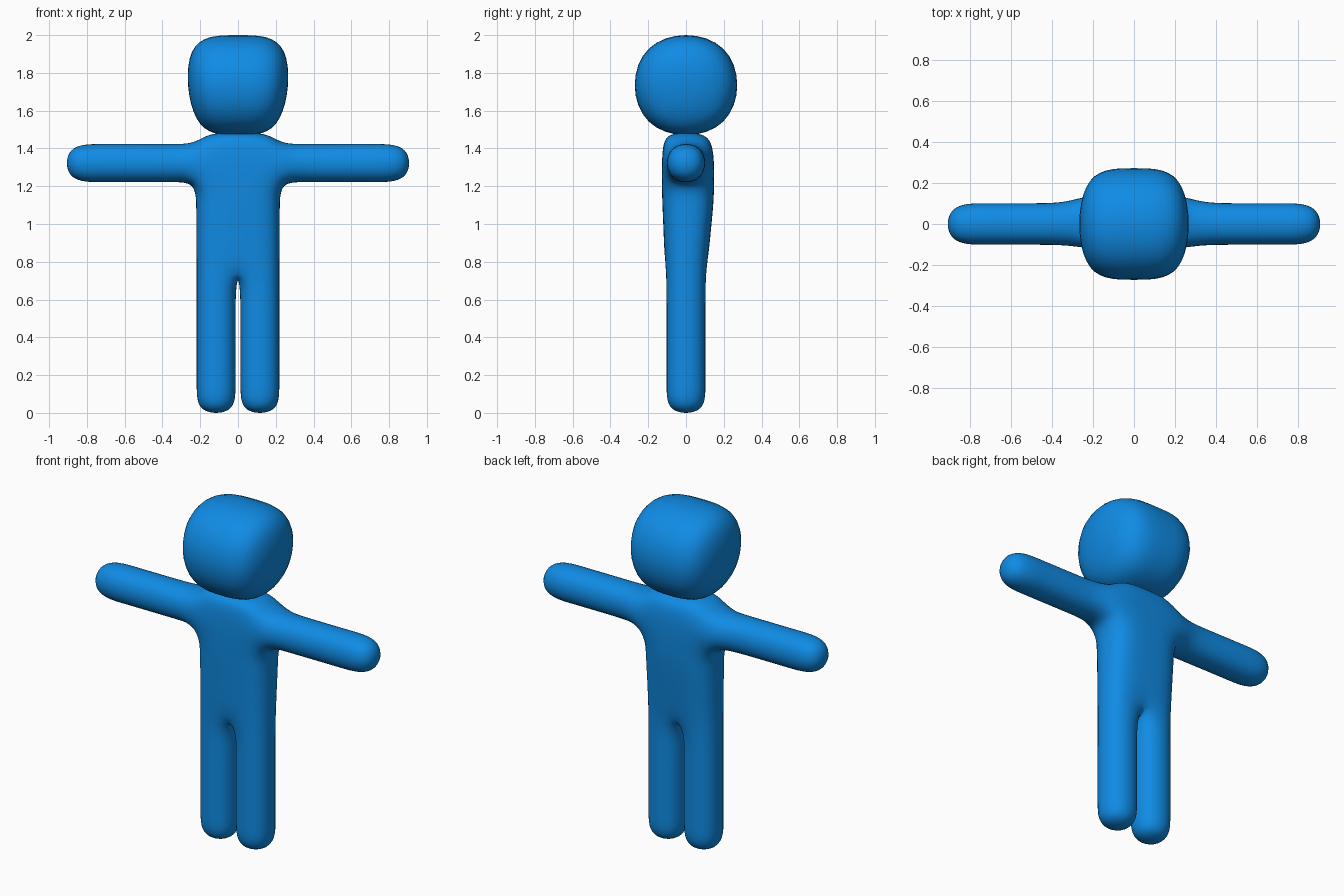
import bpy, bmesh

if "Cube" in bpy.data.objects:
    bpy.data.objects.remove(bpy.data.objects["Cube"])

blue = bpy.data.materials.new("bright_blue")
blue.diffuse_color = (0.005, 0.26, 0.78, 1)
blue.use_nodes = True
blue.node_tree.nodes["Principled BSDF"].inputs["Base Color"].default_value = blue.diffuse_color


def ring(z, x0, x1, yf, yb):
    """Horizontal four-point cage ring: front inner, front outer, back outer, back inner."""
    return [(x0, yf, z), (x1, yf, z), (x1, yb, z), (x0, yb, z)]


def tube(bm, rings, skip=(), start=False, end=False):
    """Quads between successive rings; skip holds (section, side) pairs left open."""
    loops = [[bm.verts.new(p) for p in r] for r in rings]
    for s, (a, b) in enumerate(zip(loops, loops[1:])):
        for i in range(4):
            if (s, i) not in skip:
                j = (i + 1) % 4
                bm.faces.new((a[i], a[j], b[j], b[i]))
    if start:
        bm.faces.new(loops[0])
    if end:
        bm.faces.new(loops[-1])


def finish(name, bm):
    """Weld the half cage, then mirror and round it."""
    bmesh.ops.remove_doubles(bm, verts=bm.verts, dist=0.0001)
    bmesh.ops.recalc_face_normals(bm, faces=bm.faces)
    for f in bm.faces:
        f.smooth = True
    me = bpy.data.meshes.new(name)
    bm.to_mesh(me)
    bm.free()
    me.materials.append(blue)
    ob = bpy.data.objects.new(name, me)
    bpy.context.collection.objects.link(ob)
    mirror = ob.modifiers.new("mirror", 'MIRROR')
    mirror.merge_threshold = 0.0005
    sub = ob.modifiers.new("round", 'SUBSURF')
    sub.levels = sub.render_levels = 3


# Body: half torso, open at the middle, the hip and the arm hole
bm = bmesh.new()
torso = [
    ring(0.76, 0, 0.228, -0.112, 0.112),
    ring(0.95, 0, 0.230, -0.118, 0.130),
    ring(1.10, 0, 0.230, -0.125, 0.145),
    ring(1.2125, 0, 0.235, -0.128, 0.150),
    ring(1.4325, 0, 0.235, -0.128, 0.148),
    ring(1.485, 0, 0.150, -0.085, 0.085),
]
tube(bm, torso, skip={(s, 3) for s in range(5)} | {(3, 1)}, end=True)

# Leg, continuing from the hip ring
leg = [torso[0]] + [ring(z, 0.004, 0.228, -0.112, 0.112)
                    for z in (0.55, 0.35, 0.15, -0.013)]
tube(bm, leg, end=True)

# Arm, continuing from the arm hole
low, high = torso[3], torso[4]
arm = [[low[1], low[2], high[2], high[1]]]
for x in (0.34, 0.52, 0.71, 0.923):
    arm.append([(x, -0.11, 1.2125), (x, 0.11, 1.2125),
                (x, 0.11, 1.4325), (x, -0.11, 1.4325)])
tube(bm, arm, end=True)
finish("body", bm)

# Head: rounded block, wider at the top
bm = bmesh.new()
tube(bm, [ring(1.446, 0, 0.260, -0.296, 0.296),
          ring(2.024, 0, 0.315, -0.296, 0.296)],
     skip={(0, 3)}, start=True, end=True)
finish("head", bm)
